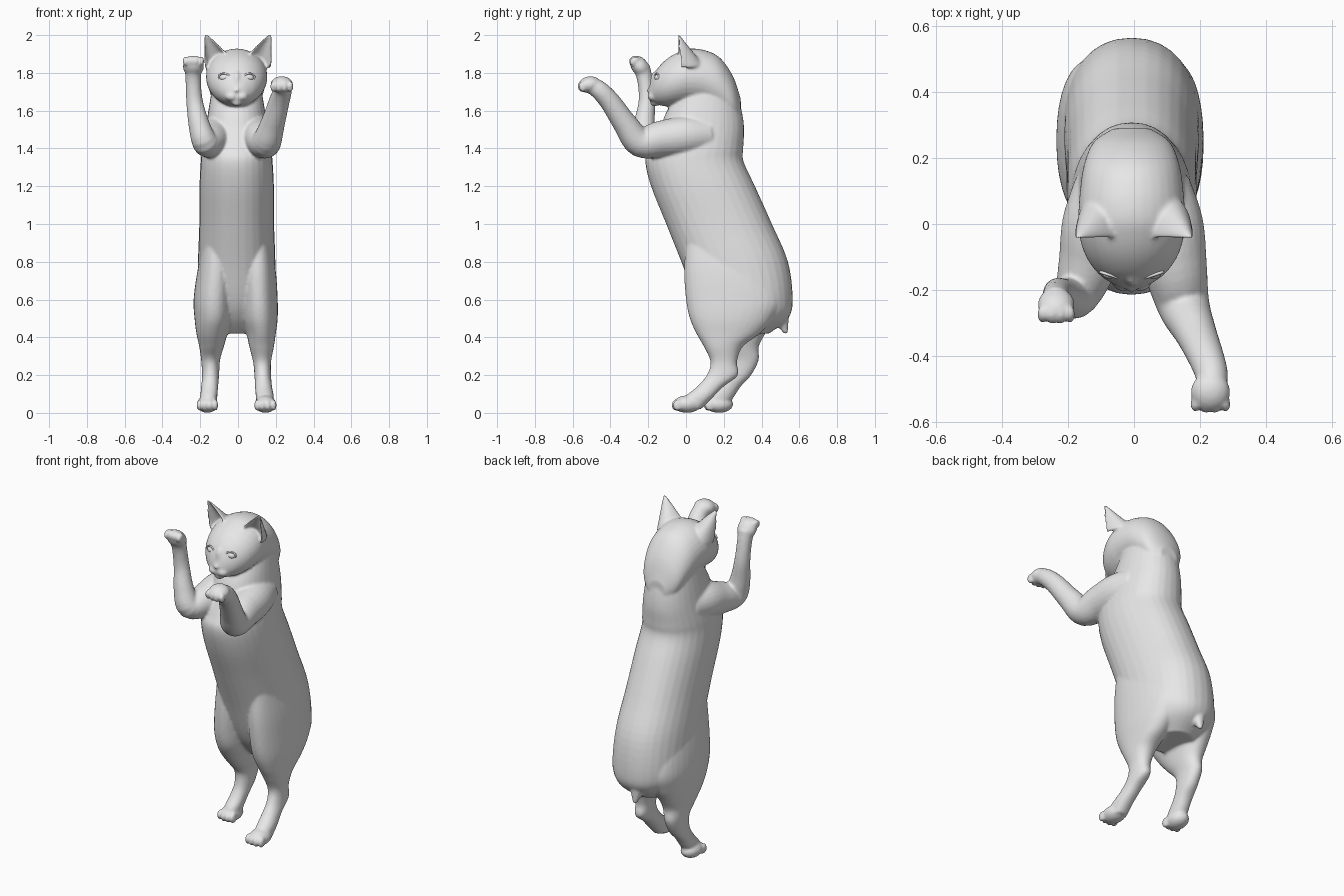
import bpy, bmesh, math
from mathutils import Vector, Matrix

fur = bpy.data.materials.new("grey fur")
fur.diffuse_color = (0.8, 0.8, 0.8, 1)
CX = -0.007  # the body sits slightly off the centre line


def refine(rows, n=5):
    """Catmull-Rom subdivision of a list of number tuples."""
    out = []
    for i in range(len(rows) - 1):
        a, b = rows[max(i - 1, 0)], rows[i]
        c, d = rows[i + 1], rows[min(i + 2, len(rows) - 1)]
        for k in range(n):
            t = k / n
            out.append(tuple(
                0.5 * (2 * q + (r - p) * t + (2 * p - 5 * q + 4 * r - s) * t * t
                       + (3 * q - p - 3 * r + s) * t ** 3)
                for p, q, r, s in zip(a, b, c, d)))
    return out + [rows[-1]]


def loft(bm, rings):
    loops = [[bm.verts.new(p) for p in ring] for ring in rings]
    n = len(loops[0])
    for a, b in zip(loops, loops[1:]):
        for i in range(n):
            j = (i + 1) % n
            bm.faces.new((a[i], a[j], b[j], b[i]))
    bm.faces.new(loops[0][::-1])
    bm.faces.new(loops[-1])


def oval(n=32, power=2.0):
    """Unit rounded outline."""
    e = 2 / power
    pts = []
    for i in range(n):
        c, s = math.cos(math.tau * i / n), math.sin(math.tau * i / n)
        pts.append((math.copysign(abs(c) ** e, c), math.copysign(abs(s) ** e, s)))
    return pts


def stack(bm, rows, power=2.2):
    """Horizontal sections: z, y front, y back, x min, x max."""
    loft(bm, [[((x0 + x1) / 2 + u * (x1 - x0) / 2, (y0 + y1) / 2 + v * (y1 - y0) / 2, z)
               for u, v in oval(power=power)] for z, y0, y1, x0, x1 in refine(rows)])


def tube(bm, rows):
    """Round sections along a path: x, y, z, radius."""
    rows = refine(rows)
    pts = [Vector(r[:3]) for r in rows]
    rings = []
    for i, p in enumerate(pts):
        t = (pts[min(i + 1, len(pts) - 1)] - pts[max(i - 1, 0)]).normalized()
        side = (Vector((1, 0, 0)) - t * t.x).normalized()
        up = t.cross(side)
        rings.append([p + (side * u + up * v) * rows[i][3] for u, v in oval(24)])
    loft(bm, rings)


def ball(bm, centre, size, pitch=0.0):
    m = (Matrix.Translation(centre) @ Matrix.Rotation(pitch, 4, 'X')
         @ Matrix.Diagonal((*size, 1)))
    bmesh.ops.create_uvsphere(bm, u_segments=24, v_segments=14, radius=1, matrix=m)


def paw(bm, centre, size, pitch=0.0):
    """Pad with four toes; pitch tips the toes up or down."""
    ball(bm, centre, size, pitch)
    rot = Matrix.Rotation(pitch, 3, 'X')
    for k in (-1.5, -0.5, 0.5, 1.5):
        off = Vector((k * size[0] * 0.5, -size[1] * (0.78 - 0.09 * abs(k)), -size[2] * 0.12))
        ball(bm, Vector(centre) + rot @ off,
             (size[0] * 0.27, size[1] * 0.36, size[2] * 0.66), pitch)


def finish(bm, name):
    bmesh.ops.recalc_face_normals(bm, faces=bm.faces)
    for f in bm.faces:
        f.smooth = True
    me = bpy.data.meshes.new(name)
    bm.to_mesh(me)
    bm.free()
    me.materials.append(fur)
    ob = bpy.data.objects.new(name, me)
    bpy.context.collection.objects.link(ob)
    return ob


bm = bmesh.new()

# torso: neck down to rump
torso = [(1.72, -0.02, 0.26, 0.13), (1.60, -0.10, 0.295, 0.15), (1.50, -0.14, 0.308, 0.165),
         (1.40, -0.19, 0.303, 0.183), (1.33, -0.215, 0.305, 0.19), (1.20, -0.185, 0.365, 0.197),
         (1.00, -0.105, 0.455, 0.198), (0.80, -0.025, 0.54, 0.205), (0.60, 0.05, 0.565, 0.205),
         (0.50, 0.11, 0.54, 0.17), (0.42, 0.19, 0.44, 0.10)]
stack(bm, [(z, a, b, CX - w, CX + w) for z, a, b, w in torso])

# hind legs, one stepping ahead of the other
stack(bm, [(0.92, 0.00, 0.30, 0.04, 0.17), (0.75, -0.01, 0.45, 0.01, 0.20),
           (0.60, 0.00, 0.50, 0.01, 0.21), (0.50, 0.02, 0.46, 0.02, 0.21),
           (0.42, 0.055, 0.39, 0.045, 0.20), (0.35, 0.095, 0.30, 0.06, 0.19),
           (0.27, 0.13, 0.27, 0.08, 0.175), (0.20, 0.11, 0.275, 0.087, 0.175),
           (0.14, 0.06, 0.20, 0.09, 0.18), (0.08, -0.01, 0.14, 0.095, 0.19),
           (0.02, -0.02, 0.08, 0.10, 0.185)])
stack(bm, [(0.92, 0.00, 0.30, -0.18, -0.05), (0.75, -0.005, 0.45, -0.215, -0.02),
           (0.60, 0.005, 0.50, -0.235, -0.02), (0.50, 0.03, 0.47, -0.23, -0.03),
           (0.42, 0.08, 0.42, -0.22, -0.055), (0.35, 0.14, 0.385, -0.205, -0.075),
           (0.28, 0.20, 0.385, -0.195, -0.095), (0.20, 0.20, 0.345, -0.19, -0.10),
           (0.14, 0.17, 0.29, -0.195, -0.105), (0.08, 0.12, 0.25, -0.20, -0.11),
           (0.02, 0.13, 0.20, -0.20, -0.115)])
paw(bm, (0.145, 0.005, 0.046), (0.058, 0.075, 0.046))
paw(bm, (-0.162, 0.175, 0.046), (0.056, 0.075, 0.046))

# arms: one reaching forward, one raised
tube(bm, [(0.08, 0.12, 1.47, 0.09), (0.105, 0.0, 1.465, 0.105), (0.125, -0.13, 1.45, 0.097),
          (0.15, -0.245, 1.435, 0.08), (0.185, -0.325, 1.535, 0.064),
          (0.217, -0.40, 1.645, 0.055), (0.235, -0.455, 1.705, 0.05),
          (0.235, -0.50, 1.735, 0.045)])
paw(bm, (0.232, -0.51, 1.738), (0.060, 0.060, 0.044), 0.15)
tube(bm, [(-0.09, 0.12, 1.47, 0.09), (-0.115, 0.0, 1.465, 0.103), (-0.14, -0.12, 1.44, 0.09),
          (-0.175, -0.215, 1.435, 0.07), (-0.207, -0.22, 1.53, 0.056),
          (-0.23, -0.207, 1.65, 0.044), (-0.237, -0.217, 1.76, 0.041),
          (-0.237, -0.235, 1.83, 0.045)])
paw(bm, (-0.236, -0.245, 1.835), (0.056, 0.062, 0.044), -0.9)

# tail stub
tube(bm, [(-0.03, 0.46, 0.66, 0.10), (-0.03, 0.49, 0.55, 0.06), (-0.03, 0.51, 0.48, 0.035),
          (-0.03, 0.53, 0.42, 0.01)])

# head, lofted from muzzle to nape: y, z low, z high, half width
head = [(-0.195, 1.66, 1.725, 0.03), (-0.18, 1.645, 1.77, 0.06), (-0.15, 1.632, 1.825, 0.102),
        (-0.10, 1.622, 1.875, 0.138), (-0.04, 1.625, 1.91, 0.158), (0.02, 1.63, 1.928, 0.162),
        (0.10, 1.62, 1.92, 0.157), (0.18, 1.58, 1.88, 0.145), (0.25, 1.54, 1.78, 0.115),
        (0.29, 1.55, 1.66, 0.055)]
loft(bm, [[(CX + u * w, y, (a + b) / 2 + v * (b - a) / 2) for u, v in oval()]
          for y, a, b, w in refine(head)])

# muzzle, nose and chin
for s in (-1, 1):
    ball(bm, (CX + s * 0.026, -0.172, 1.675), (0.036, 0.032, 0.026))
ball(bm, (CX, -0.195, 1.707), (0.016, 0.014, 0.012))
ball(bm, (CX, -0.165, 1.645), (0.028, 0.026, 0.022))
ball(bm, (CX, -0.16, 1.755), (0.022, 0.03, 0.055))

# ears: hollow crescents narrowing to a tip
for s in (-1, 1):
    outer, inner = Vector((s * 0.175, -0.02, 1.82)), Vector((s * 0.055, -0.04, 1.90))
    tip = Vector((s * 0.177, -0.05, 2.015))
    rings = []
    for k in range(13):
        t = k / 12 * 0.96
        mid = (outer + inner) / 2 * (1 - t) + tip * t
        half = (outer - inner) / 2 * (1 - t) ** 0.85
        depth = Vector((0, 0.10 * (1 - t) ** 1.1 + 0.008, 0))
        arc = [math.pi * i / 12 for i in range(13)]
        rings.append([mid + half * math.cos(a) + depth * math.sin(a) for a in arc]
                     + [mid + half * 0.85 * math.cos(a) + depth * (0.55 * math.sin(a) - 0.06)
                        for a in reversed(arc)])
    loft(bm, rings)

# fuse everything into one smooth skin
body = finish(bm, "body")
fuse = body.modifiers.new("fuse", 'REMESH')
fuse.mode = 'VOXEL'
fuse.voxel_size = 0.008
fuse.use_smooth_shade = True
relax = body.modifiers.new("relax", 'SMOOTH')
relax.factor = 0.5
relax.iterations = 5

# eyes with thin lids
for s, side in ((-1, "left"), (1, "right")):
    at = Vector((CX + s * 0.063, -0.148, 1.775))
    bm = bmesh.new()
    ball(bm, at, (0.028, 0.019, 0.019))
    finish(bm, side + "_eye")
    bm = bmesh.new()
    rim = []
    for u, v in oval(28):
        c = at + Vector((u * 0.031, -0.008 + 0.010 * u * s, v * 0.021 + 0.004 * u * s))
        out = Vector((u, 0, v)).normalized()
        rim.append([bm.verts.new(c + (out * p + Vector((0, -1, 0)) * q) * 0.005)
                    for p, q in oval(8)])
    for i in range(28):
        a, b = rim[i], rim[(i + 1) % 28]
        for j in range(8):
            bm.faces.new((a[j], a[(j + 1) % 8], b[(j + 1) % 8], b[j]))
    finish(bm, side + "_eyelid")
